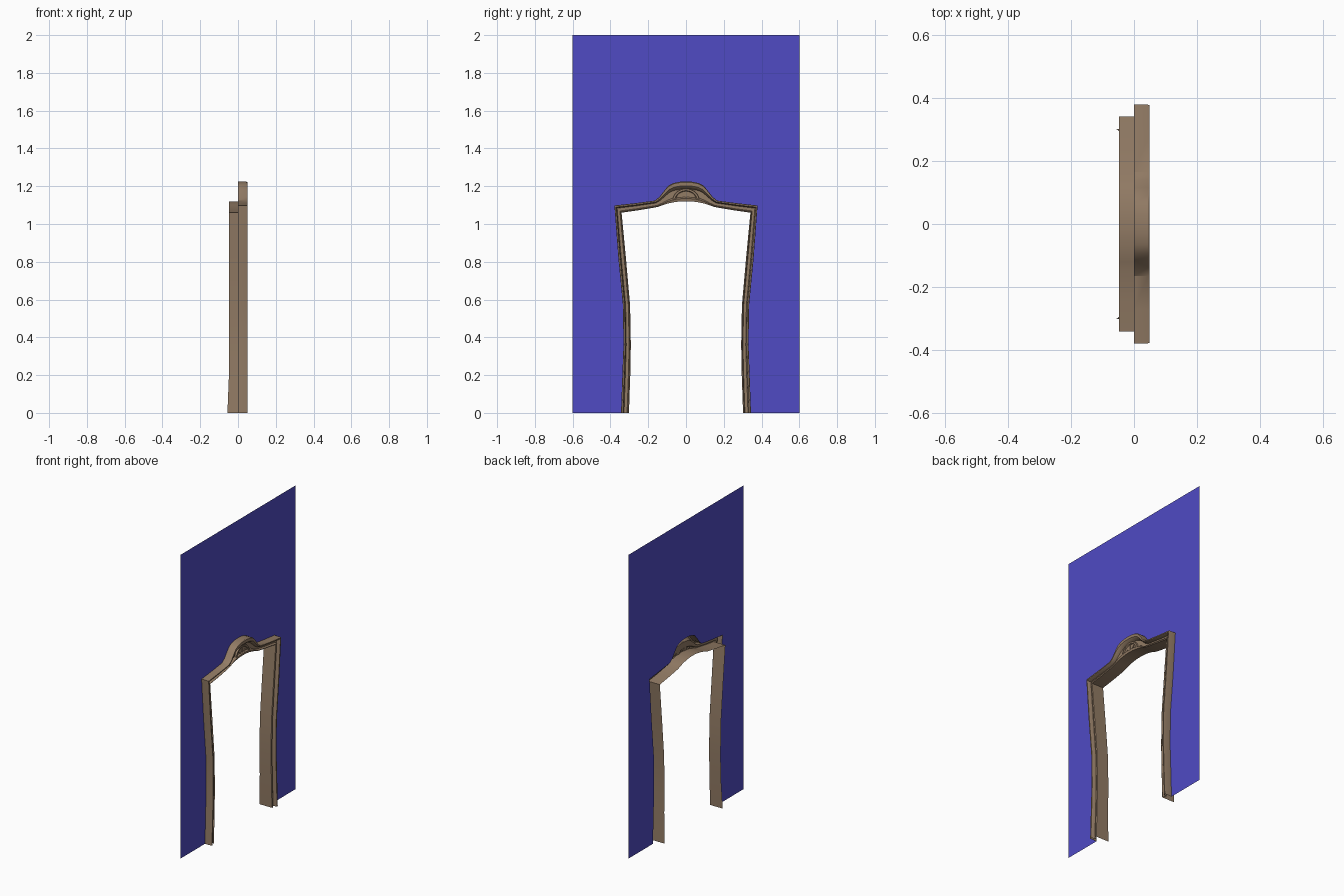
import bpy, bmesh, math

if "Cube" in bpy.data.objects:
    bpy.data.objects.remove(bpy.data.objects["Cube"])

def material(name, rgb):
    m = bpy.data.materials.new(name)
    m.diffuse_color = (*rgb, 1)
    m.use_nodes = True
    m.node_tree.nodes["Principled BSDF"].inputs["Base Color"].default_value = m.diffuse_color
    return m

WOOD = material("wood", (0.29, 0.20, 0.13))
BLUE = material("wall_blue", (0.08, 0.07, 0.55))

def make(name, verts, faces, mat, smooth=None):
    me = bpy.data.meshes.new(name)
    me.from_pydata(verts, [], faces)
    me.materials.append(mat)
    bm = bmesh.new()
    bm.from_mesh(me)
    bmesh.ops.recalc_face_normals(bm, faces=bm.faces)
    bm.to_mesh(me)
    bm.free()
    ob = bpy.data.objects.new(name, me)
    bpy.context.collection.objects.link(ob)
    if smooth:
        bpy.context.view_layer.objects.active = ob
        ob.select_set(True)
        bpy.ops.object.shade_smooth_by_angle(angle=math.radians(smooth))
        ob.select_set(False)
    return ob

def grid_faces(rows, cols):
    return [(i * cols + j, i * cols + j + 1, (i + 1) * cols + j + 1, (i + 1) * cols + j)
            for i in range(rows - 1) for j in range(cols - 1)]

def mirrored(half):
    return half + [(-y, z) for y, z in reversed(half[:-1])]

# Matching inner and outer outlines of the doorway (y, z), right foot to crown
inner = mirrored([(.302, 0), (.295, .2), (.292, .36), (.296, .57), (.318, .82), (.341, 1.06),
                  (.25, 1.073), (.15, 1.09), (.12, 1.101), (.095, 1.109), (.07, 1.114),
                  (.045, 1.118), (.02, 1.12), (0, 1.12)])
outer = mirrored([(.344, 0), (.337, .2), (.331, .36), (.334, .57), (.358, .82), (.379, 1.098),
                  (.27, 1.11), (.165, 1.124), (.14, 1.144), (.115, 1.177), (.093, 1.203),
                  (.065, 1.217), (.03, 1.224), (0, 1.225)])
N = len(inner)

# Moulded trim: raised lips with a sunken channel between, swept along the opening
section = [(0, .036), (.14, .04), (.24, .026), (.62, .026), (.7, .044), (.78, .05), (.96, .05), (1, .044), (1, 0)]
verts = [(x, a[0] + (b[0] - a[0]) * t, a[1] + (b[1] - a[1]) * t)
         for a, b in zip(inner, outer) for t, x in section]
make("door_trim", verts, grid_faces(N, len(section)), WOOD, 30)

# Jamb lining the opening from the trim to behind the wall
verts = []
for y, z in inner:
    back = -.048 - .008 * max(0, 1 - z / .2)
    verts += [(back, y, z), (0, y, z), (.036, y, z)]
make("door_jamb", verts, grid_faces(N, 3), WOOD, 30)

# Half-round panel with rim under the arch
profile = [(.072, .026), (.07, .036), (.06, .036), (.056, .03), (.02, .03), (.016, .036), (0, .036)]
verts = [(x, r * math.cos(math.pi * i / 16), 1.121 + .93 * r * math.sin(math.pi * i / 16))
         for i in range(17) for r, x in profile]
make("arch_panel", verts, grid_faces(17, len(profile)), WOOD, 30)

# Fan ribs on the panel
for k in range(1, 4):
    a = math.pi * k / 4
    c, s = math.cos(a), math.sin(a)
    v = [(x, c * r - s * w, 1.121 + .93 * (s * r + c * w))
         for x in (.029, .034) for r, w in ((.014, -.003), (.06, -.003), (.06, .003), (.014, .003))]
    make(f"arch_rib_{k}", v, [(4, 5, 6, 7), (0, 1, 5, 4), (1, 2, 6, 5), (2, 3, 7, 6), (3, 0, 4, 7)], WOOD)

# Flat wall sheet whose hole follows the outer edge of the trim
half_n = (N + 1) // 2
edge = []
for i, (y, z) in enumerate(outer[:half_n]):
    edge.append((.6, z) if i < 5 else (.6, 2) if i == 5 else (.6 * y / .379, 2))
edge = mirrored(edge)
verts = [(0, y, z) for pair in zip(outer, edge) for y, z in pair]
make("wall", verts, grid_faces(N, 2), BLUE)
